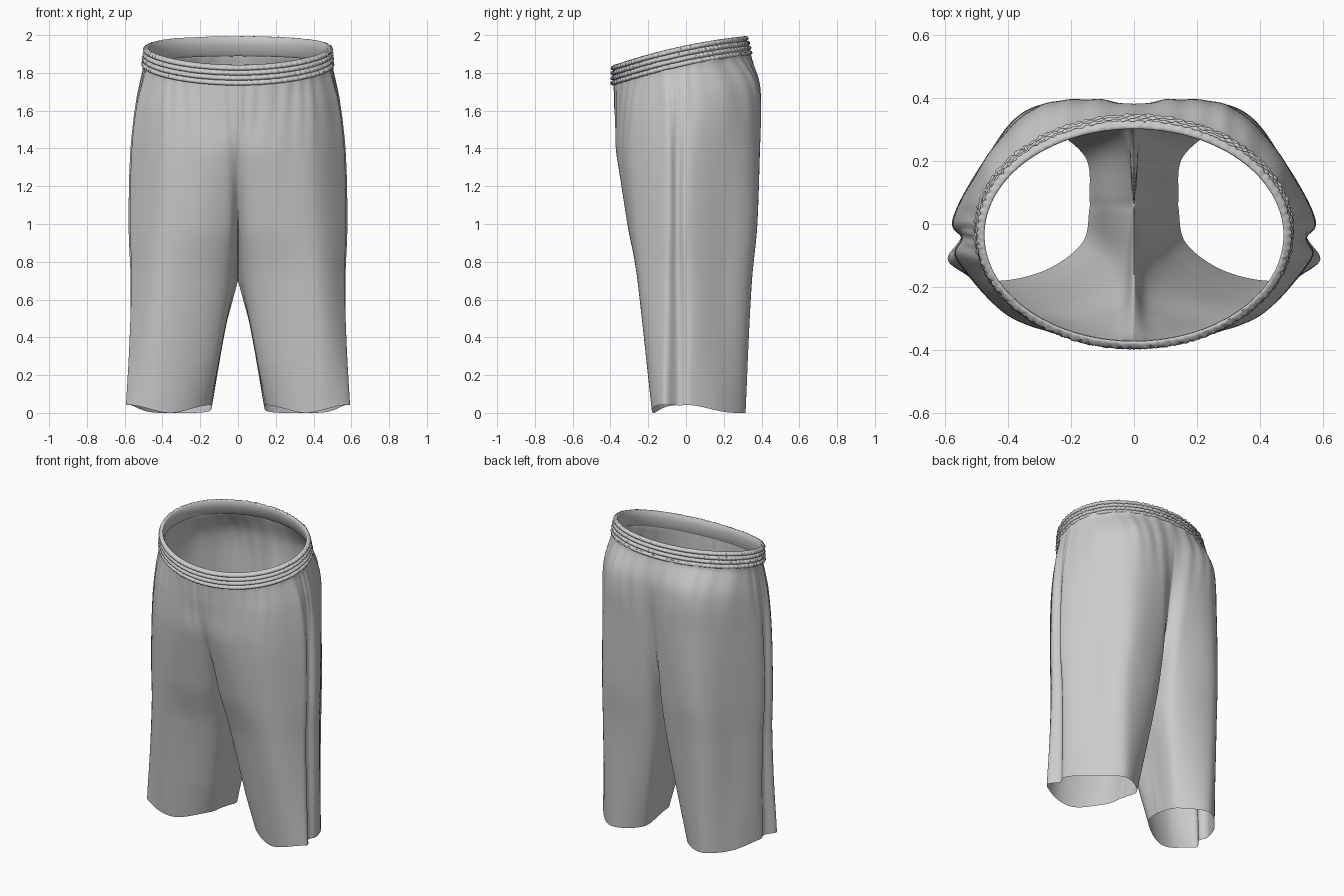
import bpy, math, random

if "Cube" in bpy.data.objects:
    bpy.data.objects.remove(bpy.data.objects["Cube"])

random.seed(4)
TILT, WAIST = 0.22, 1.82
CROTCH = 0.7


def smooth(t):
    t = max(0.0, min(1.0, t))
    return t * t * (3 - 2 * t)


def spline(keys, vals, t):
    """Smooth interpolation of 2D points through uneven keys."""
    n = len(keys)
    i = max(k for k in range(n - 1) if keys[k] <= t or k == 0)
    h = keys[i + 1] - keys[i]
    s = (t - keys[i]) / h

    def slope(k, c):
        a, b = max(k - 1, 0), min(k + 1, n - 1)
        return (vals[b][c] - vals[a][c]) / (keys[b] - keys[a])
    out = []
    for c in (0, 1):
        p, q = vals[i][c], vals[i + 1][c]
        out.append((2*s**3 - 3*s*s + 1) * p + (s**3 - 2*s*s + s) * h * slope(i, c)
                   + (3*s*s - 2*s**3) * q + (s**3 - s*s) * h * slope(i + 1, c))
    return out


def grid_object(name, rows, closed, angle=60):
    n = len(rows[0])
    verts = [p for r in rows for p in r]
    faces = []
    for i in range(len(rows) - 1):
        for j in range(n if closed else n - 1):
            k = (j + 1) % n
            faces.append((i*n + j, i*n + k, (i+1)*n + k, (i+1)*n + j))
    me = bpy.data.meshes.new(name)
    me.from_pydata(verts, [], faces)
    ob = bpy.data.objects.new(name, me)
    bpy.context.collection.objects.link(ob)
    bpy.ops.object.select_all(action='DESELECT')
    ob.select_set(True)
    bpy.context.view_layer.objects.active = ob
    bpy.ops.object.shade_smooth_by_angle(angle=math.radians(angle))
    return ob


# Half outlines of the cloth, front centre round the side to back centre
hem = [(.14, .06), (.165, -.06), (.29, -.15), (.46, -.18), (.59, -.12), (.55, -.04),
       (.565, .03), (.48, .19), (.33, .315), (.16, .22), (.14, .06)]
crotch = [(0, .06), (.05, -.16), (.23, -.245), (.42, -.245), (.56, -.12), (.54, -.05),
          (.565, .02), (.48, .19), (.33, .345), (.06, .29), (0, .06)]
thigh = [(0, -.19), (.055, -.275), (.23, -.31), (.41, -.27), (.565, -.12), (.55, -.05),
         (.575, .01), (.48, .20), (.32, .37), (.07, .345), (0, .25)]
hip = [(0, -.34), (.09, -.367), (.24, -.35), (.40, -.29), (.555, -.12), (.545, -.05),
       (.565, .02), (.475, .21), (.31, .372), (.11, .39), (0, .35)]
upper = [(0, -.375), (.12, -.372), (.25, -.345), (.40, -.275), (.525, -.12), (.53, -.05),
         (.535, .03), (.47, .20), (.31, .358), (.14, .39), (0, .38)]
waist = [(0, -.382), (.13, -.371), (.26, -.33), (.385, -.25), (.48, -.13), (.497, -.06),
         (.50, .02), (.455, .14), (.31, .27), (.14, .33), (0, .342)]
levels = [0, CROTCH, 1.0, 1.4, 1.65, WAIST]
sections = [hem, crotch, thigh, hip, upper, waist]

# Shorts body: one half, mirrored; the legs split below the crotch level
rows = []
U = 160
heights = [CROTCH * i / 36 for i in range(36)] + \
          [CROTCH + (WAIST + .02 - CROTCH) * i / 64 for i in range(65)]
for zn in heights:
    zc = min(zn, WAIST)
    ctrl = [spline(levels, [s[k] for s in sections], zc) for k in range(11)]
    if zn <= CROTCH:
        f = 1 - zn / CROTCH
        ctrl[0] = ctrl[10] = [.14 * f + .05 * smooth(2 * zn) * f, .06]
    else:
        ctrl[0][0] = ctrl[10][0] = 0
    row = []
    for j in range(U + 1):
        u = 10 * j / U
        x, y = spline(list(range(11)), ctrl, u)
        side = math.sin(math.pi * u / 10)
        gather = smooth((zn - 1.3) / .45)
        fold = .007 * gather * math.sin(11 * u + 1.5 * math.sin(2.3 * u)) * (1 - .6 * side)
        fold += .008 * math.sin(4.2 * u + .8) * smooth(zn / .5) * (1 - gather) * side
        x, y = max(0, x * (1 + fold)), y * (1 + fold)
        if j in (0, U) and zn >= CROTCH:
            x = 0
        z = zn + TILT * y * smooth((zn - 1.0) / .8)
        z += max(0, 1 - zn / .25) * (.042 * smooth(abs(x - .36) / .22) * smooth((.3 - y) / .3))
        row.append((x, y, z))
    rows.append(row)
body = grid_object("shorts_body", rows, False)
mirror = body.modifiers.new("mirror", 'MIRROR')
mirror.use_mirror_merge = True
mirror.merge_threshold = .0008
weld = body.modifiers.new("inseam_weld", 'WELD')
weld.merge_threshold = .0008

# Elastic waistband: four puffed rings outside, plain wall inside
profile = []
for i in range(33):
    t = i / 32
    profile.append((.001 + .012 * abs(math.sin(4 * math.pi * t)) ** .6, .106 * t, 1))
profile += [(-.006, .108, 0), (-.011, .104, 0), (-.013, .06, 0), (-.013, .01, 0), (-.004, -.004, 0)]
N = 360
noise = [[random.uniform(-1, 1) for _ in range(N)] for _ in range(5)]
rows = []
for i, (off, h, puff) in enumerate(profile):
    ring = min(4, int(i / 8))
    row = []
    for j in range(N):
        a = 2 * math.pi * j / N
        wr = noise[ring][j] * .0025 * puff + .002 * puff * math.sin(95 * a + ring * 2)
        r = off + wr
        lean = h / .108
        x = (.498 - .012 * lean + r) * math.cos(a)
        y = -.022 - .014 * lean + (.362 - .014 * lean + r) * math.sin(a)
        bow = .02 * math.cos(a) ** 2 - .002
        z = WAIST + TILT * y + h + bow + .5 * wr
        row.append((x, y, z))
    rows.append(row)
grid_object("elastic_waistband", rows, True, 70)
